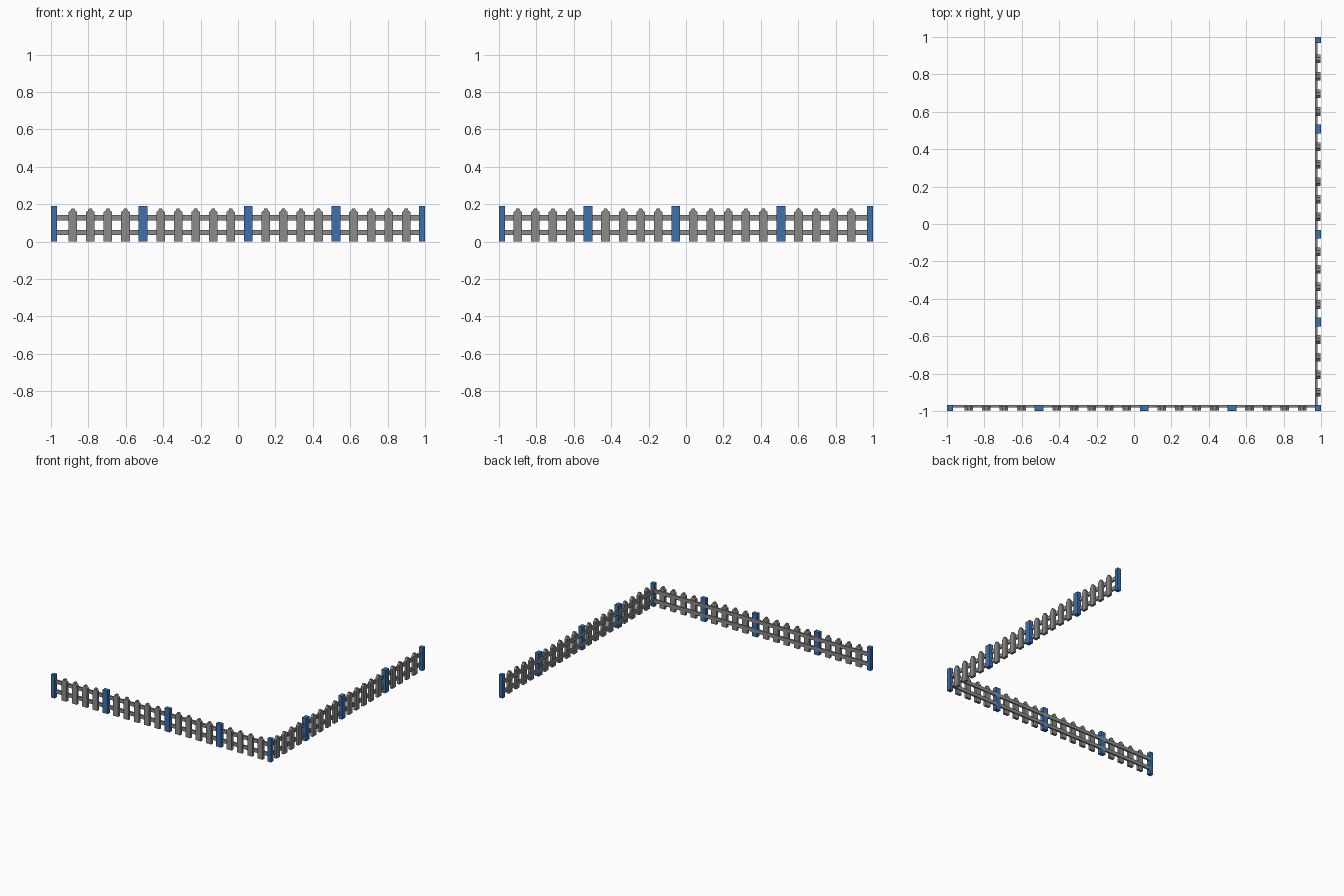
import bpy, bmesh

cube = bpy.data.objects.get("Cube")
if cube:
    bpy.data.objects.remove(cube, do_unlink=True)


def material(name, rgb):
    m = bpy.data.materials.new(name)
    m.use_nodes = True
    m.diffuse_color = (*rgb, 1)
    m.node_tree.nodes["Principled BSDF"].inputs["Base Color"].default_value = (*rgb, 1)
    return m


blue = material("post blue", (0.045, 0.165, 0.42))
grey = material("fence grey", (0.26, 0.26, 0.26))

STEP = 0.0938            # spacing between pickets
FIRST = -0.883           # first picket position
POST_SLOTS = (4, 10, 15) # slots taken by posts
OUT, BACK = -1.0, -0.967 # outer and inner faces of the fence


def prism(name, profile, y0, y1, mat, side):
    """Extrude an x-z profile from y0 to y1; the side run mirrors the front run."""
    bm = bmesh.new()

    def place(x, y, z):
        return (-y, -x, z) if side else (x, y, z)

    face = bm.faces.new([bm.verts.new(place(x, y0, z)) for x, z in profile])
    ext = bmesh.ops.extrude_face_region(bm, geom=[face])
    moved = [v for v in ext["geom"] if isinstance(v, bmesh.types.BMVert)]
    bmesh.ops.translate(bm, verts=moved, vec=place(0, y1 - y0, 0))
    bmesh.ops.recalc_face_normals(bm, faces=bm.faces)
    mesh = bpy.data.meshes.new(name)
    bm.to_mesh(mesh)
    bm.free()
    mesh.materials.append(mat)
    ob = bpy.data.objects.new(name, mesh)
    bpy.context.collection.objects.link(ob)
    return ob


def rect(x0, x1, z0, z1):
    return [(x0, z0), (x1, z0), (x1, z1), (x0, z1)]


def picket_profile(c):
    # Straight board, sloped shoulders and a small blunt tip
    half = [(0.023, 0.0), (0.023, 0.158), (0.012, 0.166), (0.008, 0.177)]
    return [(c + x, z) for x, z in half] + [(c - x, z) for x, z in reversed(half)]


for side, run in ((False, "front"), (True, "left")):
    # Two rails along the inner face
    for label, z0, z1 in (("lower", 0.034, 0.063), ("upper", 0.114, 0.143)):
        prism(f"{run}_{label}_rail", rect(-0.975, 0.975, z0, z1), -0.982, BACK, grey, side)
    # Pickets with intermediate posts
    for k in range(20):
        c = FIRST + STEP * k
        if k in POST_SLOTS:
            prism(f"{run}_post", rect(c - 0.023, c + 0.023, 0, 0.19), OUT, BACK, blue, side)
        else:
            prism(f"{run}_picket", picket_profile(c), -0.997, -0.975, grey, side)
    # End post
    prism(f"{run}_end_post", rect(-1, -0.967, 0, 0.19), OUT, BACK, blue, side)

# Shared corner post
prism("corner_post", rect(0.967, 1, 0, 0.19), OUT, BACK, blue, False)
